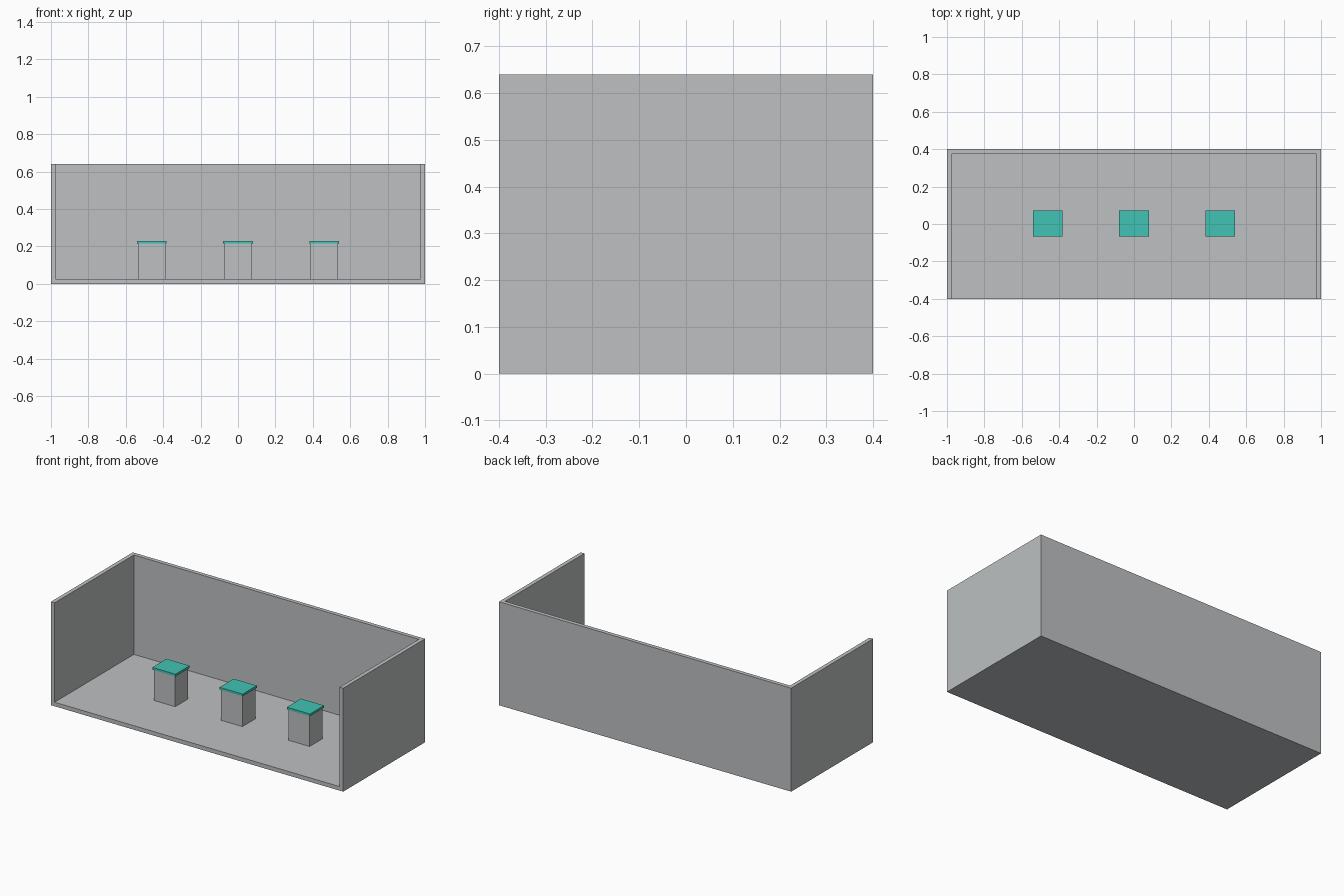
import bpy

cube = bpy.data.objects.get("Cube")
if cube:
    bpy.data.objects.remove(cube, do_unlink=True)

W, D, H, T = 2.0, 0.8, 0.64, 0.025  # booth size and wall thickness


def material(name, rgb):
    mat = bpy.data.materials.new(name)
    mat.use_nodes = True
    mat.diffuse_color = (*rgb, 1)
    mat.node_tree.nodes["Principled BSDF"].inputs["Base Color"].default_value = (*rgb, 1)
    return mat


def box(name, low, high, mat):
    """Axis-aligned box between two corners."""
    bpy.ops.mesh.primitive_cube_add(size=1)
    obj = bpy.context.object
    obj.name = obj.data.name = name
    for v in obj.data.vertices:
        v.co = [high[i] if v.co[i] > 0 else low[i] for i in range(3)]
    obj.data.materials.append(mat)
    return obj


gray = material("light gray", (0.51, 0.53, 0.54))
teal = material("teal", (0.054, 0.55, 0.46))

# Shell: floor, back wall and two side walls, open at the front and top
shell = box("booth_shell", (-W / 2, -D / 2, 0), (W / 2, D / 2, H), gray)
cutter = box("shell_cutter", (-W / 2 + T, -D, T), (W / 2 - T, D / 2 - T, 2 * H), gray)
cutter.hide_render = True
cutter.hide_set(True)
cut = shell.modifiers.new("hollow", 'BOOLEAN')
cut.operation = 'DIFFERENCE'
cut.solver = 'EXACT'
cut.object = cutter
bpy.context.view_layer.objects.active = shell
bpy.ops.object.modifier_apply(modifier=cut.name)
bpy.data.objects.remove(cutter, do_unlink=True)

# Row of pedestals with slightly overhanging tops
for side, x in (("right", -0.46), ("middle", 0), ("left", 0.46)):
    box(f"{side}_pedestal", (x - 0.073, -0.061, T), (x + 0.073, 0.065, 0.216), gray)
    box(f"{side}_pedestal_top", (x - 0.079, -0.067, 0.216), (x + 0.079, 0.071, 0.23), teal)
